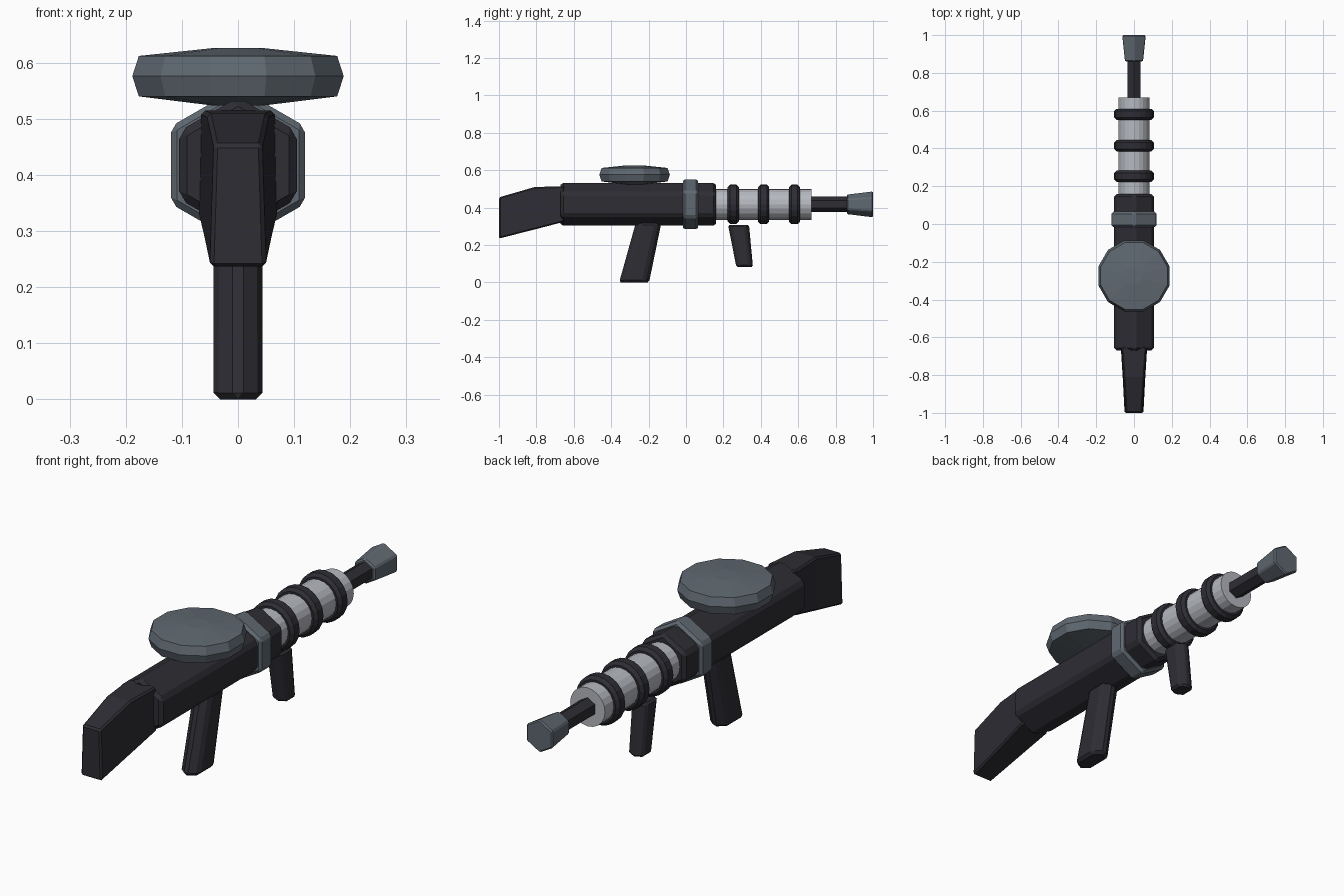
import bpy, bmesh, math

cube = bpy.data.objects.get("Cube")
if cube:
    bpy.data.objects.remove(cube, do_unlink=True)


def material(name, r, g, b):
    m = bpy.data.materials.new(name)
    m.use_nodes = True
    m.diffuse_color = (r, g, b, 1)
    m.node_tree.nodes["Principled BSDF"].inputs["Base Color"].default_value = (r, g, b, 1)
    return m


DARK = material("charcoal", 0.026, 0.026, 0.034)
STEEL = material("slate grey", 0.115, 0.14, 0.165)
LIGHT = material("light grey", 0.46, 0.48, 0.52)
AXIS_Z = 0.4175  # height of the barrel line


def loft(name, rings, mat, bevel=0):
    """Skin a list of equal-length point rings and cap both ends."""
    bm = bmesh.new()
    loops = [[bm.verts.new(p) for p in ring] for ring in rings]
    n = len(loops[0])
    for a, b in zip(loops, loops[1:]):
        for i in range(n):
            j = (i + 1) % n
            bm.faces.new((a[i], a[j], b[j], b[i]))
    bm.faces.new(loops[0])
    bm.faces.new(loops[-1])
    bmesh.ops.recalc_face_normals(bm, faces=bm.faces)
    mesh = bpy.data.meshes.new(name)
    bm.to_mesh(mesh)
    bm.free()
    obj = bpy.data.objects.new(name, mesh)
    bpy.context.collection.objects.link(obj)
    mesh.materials.append(mat)
    if bevel:
        mod = obj.modifiers.new("bevel", "BEVEL")
        mod.width = bevel
        mod.segments = 1
        mod.limit_method = "ANGLE"
        mod.angle_limit = math.radians(25)
    return obj


def along_barrel(name, profile, sides, mat, bevel=0):
    """Polygonal tube along y from (y, radius) pairs, with a corner on top."""
    angles = [2 * math.pi * i / sides for i in range(sides)]
    rings = [[(r * math.sin(a), y, AXIS_Z + r * math.cos(a)) for a in angles]
             for y, r in profile]
    return loft(name, rings, mat, bevel)


def grip(name, half_width, sections, bevel):
    """Slanted handle with a pointed hexagonal section; sections are (z, rear y, front y)."""
    rings = []
    for z, rear, front in sections:
        inset = (front - rear) * 0.2
        w = half_width
        rings.append([(0, rear, z), (w, rear + inset, z), (w, front - inset, z),
                      (0, front, z), (-w, front - inset, z), (-w, rear + inset, z)])
    return loft(name, rings, DARK, bevel)


# Hexagonal body, collar, rod and muzzle
along_barrel("receiver", [(-0.67, 0.121), (0.16, 0.121)], 6, DARK, 0.014)
along_barrel("collar", [(-0.017, 0.138), (0.065, 0.138)], 6, STEEL, 0.011)
along_barrel("inner_rod", [(0.62, 0.041), (0.9, 0.041)], 6, DARK)
along_barrel("muzzle", [(0.86, 0.055), (1.0, 0.072)], 6, STEEL, 0.006)

# Round barrel sleeve with raised bands
along_barrel("barrel_sleeve", [(0.14, 0.083), (0.67, 0.083)], 20, LIGHT)
for i, y in enumerate((0.253, 0.415, 0.58)):
    along_barrel(f"barrel_band_{i + 1}",
                 [(y - 0.03, 0.08), (y - 0.03, 0.092), (y - 0.017, 0.105),
                  (y + 0.017, 0.105), (y + 0.03, 0.092), (y + 0.03, 0.08)], 20, DARK)

# Shoulder stock: (y, bottom z, top z, bottom half width, top half width)
stock = [(-1.0, 0.235, 0.455, 0.05, 0.043), (-0.81, 0.283, 0.51, 0.06, 0.055),
         (-0.65, 0.325, 0.515, 0.07, 0.066)]
loft("stock", [[(-b, y, lo), (b, y, lo), (t, y, hi), (-t, y, hi)]
               for y, lo, hi, b, t in stock], DARK, 0.007)

# Handles
grip("rear_grip", 0.044, [(0.0, -0.365, -0.19), (0.32, -0.275, -0.125)], 0.012)
grip("front_grip", 0.037, [(0.083, 0.265, 0.362), (0.307, 0.22, 0.342)], 0.009)

# Drum magazine lying flat on the receiver
disc = [(0.524, 0.05), (0.54, 0.183), (0.576, 0.195), (0.612, 0.183), (0.626, 0.047)]
turns = [math.pi * (2 * i + 1) / 12 for i in range(12)]
loft("drum_magazine", [[(r * math.cos(a), -0.275 + r * math.sin(a), z) for a in turns]
                       for z, r in disc], STEEL)
